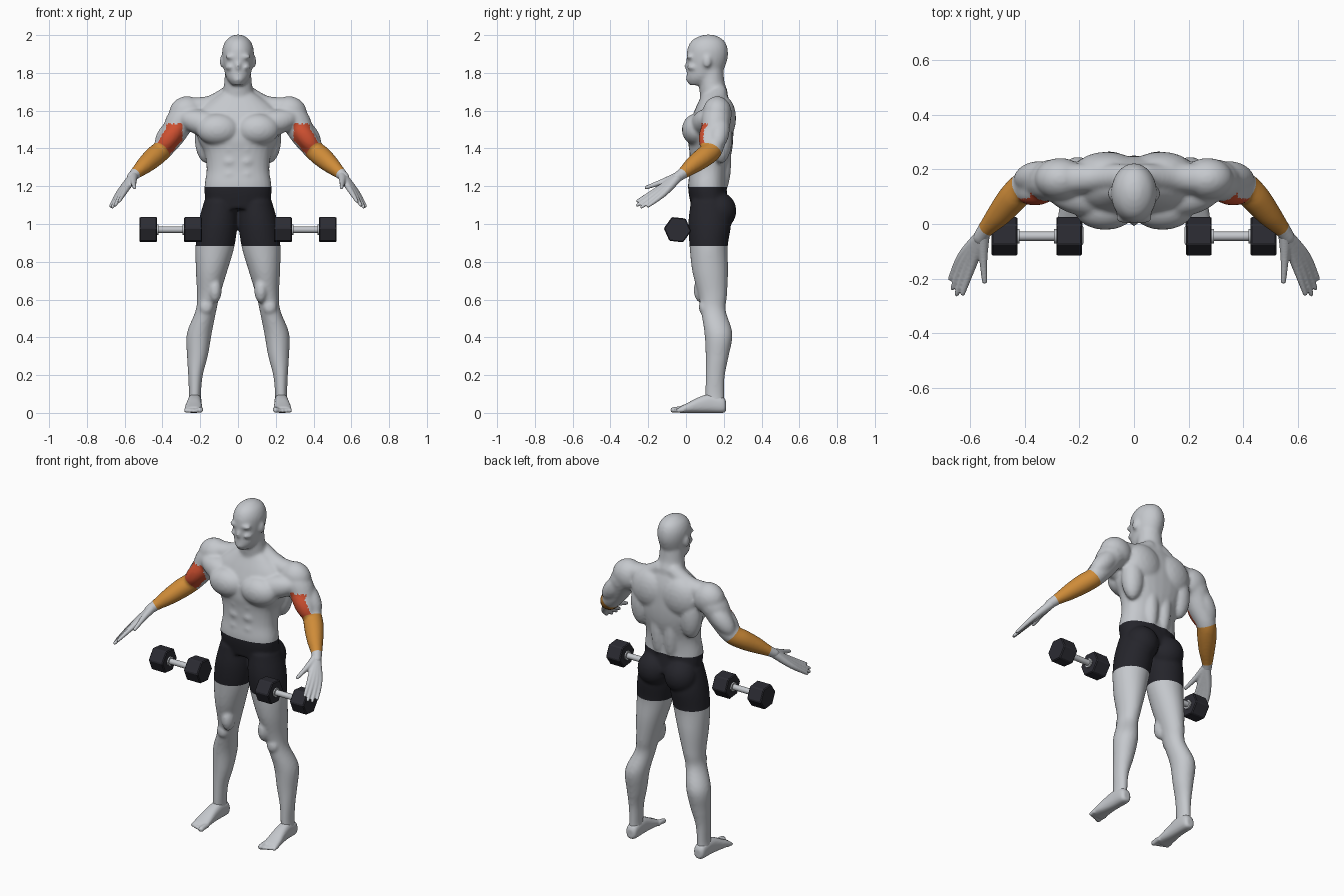
import bpy, bmesh, math
from mathutils import Vector as V, Matrix

cube = bpy.data.objects.get("Cube")
if cube:
    bpy.data.objects.remove(cube, do_unlink=True)


def material(name, rgb):
    m = bpy.data.materials.new(name)
    m.use_nodes = True
    m.diffuse_color = (*rgb, 1)
    m.node_tree.nodes["Principled BSDF"].inputs["Base Color"].default_value = (*rgb, 1)
    return m


skin = material("pale grey skin", (.56, .58, .61))
cloth = material("black shorts", (.018, .018, .024))
orange = material("orange forearm", (.62, .26, .04))
red = material("red biceps", (.62, .08, .03))
rubber = material("dark rubber", (.025, .025, .033))
steel = material("steel", (.55, .57, .6))


# Shape helpers
def spline(rows, steps=5):
    p = [V(r) for r in rows]
    p = [p[0] * 2 - p[1]] + p + [p[-1] * 2 - p[-2]]
    out = []
    for a, b, c, d in zip(p, p[1:], p[2:], p[3:]):
        for i in range(steps):
            t = i / steps
            out.append((b * 2 + (c - a) * t + (a * 2 - b * 5 + c * 4 - d) * t * t
                        + (b * 3 - a - c * 3 + d) * t ** 3) / 2)
    return out + [p[-2]]


def loft(bm, rings, power=2.0, n=28):
    def bend(w):
        return math.copysign(abs(w) ** (2 / power), w)
    angles = [math.tau * i / n for i in range(n)]
    loops = [[bm.verts.new(c + u * bend(math.cos(a)) + v * bend(math.sin(a))) for a in angles]
             for c, u, v in rings]
    for a, b in zip(loops, loops[1:]):
        for i in range(n):
            j = (i + 1) % n
            bm.faces.new((a[i], a[j], b[j], b[i]))
    bm.faces.new(loops[0][::-1])
    bm.faces.new(loops[-1])


def column(bm, rows, power=2.0):
    """Rows of z, x, y, half width, half depth."""
    loft(bm, [(V((x, y, z)), V((rx, 0, 0)), V((0, ry, 0))) for z, x, y, rx, ry in spline(rows)], power)


def blob(bm, centre, radii):
    bmesh.ops.create_icosphere(bm, subdivisions=3, radius=1,
                               matrix=Matrix.Translation(centre) @ Matrix.Diagonal((*radii, 1)))


def muscle(bm, a, b, r):
    a, b = V(a), V(b)
    turn = (b - a).to_track_quat('Z', 'Y').to_matrix().to_4x4()
    size = Matrix.Diagonal((r, r, (b - a).length / 2, 1))
    bmesh.ops.create_icosphere(bm, subdivisions=3, radius=1,
                               matrix=Matrix.Translation((a + b) / 2) @ turn @ size)


def limb(bm, rows):
    """Rows of x, y, z, radius."""
    p = spline(rows)
    rings = []
    for i, q in enumerate(p):
        t = (p[min(i + 1, len(p) - 1)] - p[max(i - 1, 0)]).xyz.normalized()
        u = t.cross(V((.3, 1, .1))).normalized()
        rings.append((q.xyz, u * q.w, t.cross(u) * q.w))
    loft(bm, rings, n=16)
    blob(bm, p[-1].xyz, [p[-1].w] * 3)


def mirror(bm):
    copy = bmesh.ops.duplicate(bm, geom=bm.verts[:] + bm.edges[:] + bm.faces[:])["geom"]
    for v in copy:
        if isinstance(v, bmesh.types.BMVert):
            v.co.x *= -1


def finish(name, bm, mats):
    bmesh.ops.recalc_face_normals(bm, faces=bm.faces[:])
    me = bpy.data.meshes.new(name)
    bm.to_mesh(me)
    bm.free()
    for m in mats:
        me.materials.append(m)
    ob = bpy.data.objects.new(name, me)
    bpy.context.collection.objects.link(ob)
    return ob


def fuse(ob, voxel, rounds):
    """Merge overlapping forms into one smooth skin."""
    mats = list(ob.data.materials)
    mod = ob.modifiers.new("fuse", 'REMESH')
    mod.mode, mod.voxel_size = 'VOXEL', voxel
    mod = ob.modifiers.new("soften", 'SMOOTH')
    mod.factor, mod.iterations = .5, rounds
    graph = bpy.context.evaluated_depsgraph_get()
    me = bpy.data.meshes.new_from_object(ob.evaluated_get(graph))
    ob.modifiers.clear()
    ob.data = me
    me.materials.clear()
    for m in mats:
        me.materials.append(m)
    for f in me.polygons:
        f.use_smooth = True
        f.material_index = 0


# Body: paired forms first
bm = bmesh.new()
column(bm, [(1.12, .095, .125, .085, .1), (1, .108, .125, .104, .113), (.88, .122, .12, .103, .101),
            (.75, .14, .128, .083, .095), (.62, .157, .142, .06, .075), (.54, .17, .145, .055, .066),
            (.42, .205, .172, .066, .074), (.3, .215, .165, .055, .061), (.2, .225, .155, .039, .051),
            (.1, .228, .152, .032, .05), (.04, .23, .155, .036, .05)])
blob(bm, (.09, .175, 1.07), (.095, .092, .1))        # glute
blob(bm, (.122, .085, .65), (.036, .045, .07))       # inner thigh
blob(bm, (.168, .09, .56), (.035, .022, .04))        # kneecap
blob(bm, (.105, .055, 1.5), (.115, .077, .085))      # chest
muscle(bm, (.02, .07, 1.49), (.32, .12, 1.57), .07)  # outer chest
blob(bm, (.165, .185, 1.46), (.065, .06, .14))       # side of back
blob(bm, (.1, .195, 1.56), (.12, .07, .12))          # shoulder blade
muscle(bm, (.04, .19, 1.15), (.05, .2, 1.5), .045)   # lower back
for z in (1.26, 1.33, 1.4):
    blob(bm, (.042, .043, z), (.045, .027, .037))    # stomach
limb(bm, [(.03, .175, 1.7, .045), (.14, .17, 1.63, .052), (.25, .165, 1.61, .06)])
blob(bm, (.27, .165, 1.585), (.095, .078, .092))     # shoulder
limb(bm, [(.24, .16, 1.59, .075), (.3, .16, 1.55, .078), (.345, .15, 1.47, .066),
          (.4, .14, 1.395, .055), (.445, .095, 1.355, .055), (.495, .035, 1.31, .046),
          (.54, -.015, 1.27, .032), (.565, -.05, 1.245, .027)])
muscle(bm, (.29, .13, 1.55), (.42, .11, 1.38), .052)  # biceps
muscle(bm, (.29, .19, 1.57), (.43, .16, 1.4), .055)   # triceps
blob(bm, (.085, .112, 1.86), (.012, .021, .034))      # ear
blob(bm, (.032, .024, 1.885), (.036, .024, .013))     # brow
blob(bm, (.04, .05, 1.83), (.028, .045, .02))         # cheek
mirror(bm)

# Body: central forms
column(bm, [(1.08, 0, .13, .17, .1), (1.19, 0, .113, .178, .102), (1.29, 0, .12, .166, .1),
            (1.38, 0, .13, .179, .112), (1.45, 0, .13, .212, .12), (1.53, 0, .135, .228, .115),
            (1.6, 0, .145, .21, .1), (1.66, 0, .15, .14, .078), (1.7, 0, .15, .08, .06)], 2.3)
column(bm, [(1.6, 0, .155, .09, .07), (1.7, 0, .146, .08, .074), (1.75, 0, .136, .073, .068),
            (1.84, 0, .13, .068, .066)])
column(bm, [(1.735, 0, .06, .03, .042), (1.77, 0, .087, .06, .084), (1.82, 0, .103, .074, .098),
            (1.88, 0, .112, .083, .109), (1.93, 0, .114, .082, .106), (1.97, 0, .116, .065, .086),
            (1.994, 0, .118, .036, .048), (2.003, 0, .118, .01, .012)])
blob(bm, (0, .012, 1.835), (.014, .022, .027))
blob(bm, (0, .025, 1.766), (.032, .026, .02))
blob(bm, (0, .02, 1.795), (.028, .018, .01))
body = finish("body", bm, [skin, cloth, orange, red])
fuse(body, .009, 6)

# Colour regions of the body, cut cleanly
ELBOW, WRIST = V((.4, .13, 1.39)), V((.54, -.02, 1.265))
FOREARM = (WRIST - ELBOW).normalized()
BEND = (FOREARM + V((.5, -.1, -.8))).normalized()
bm = bmesh.new()
bm.from_mesh(body.data)


def cut(point, normal, test):
    faces = [f for f in bm.faces if test(f.calc_center_median())]
    geom = faces + list({e for f in faces for e in f.edges}) + list({v for f in faces for v in f.verts})
    bmesh.ops.bisect_plane(bm, geom=geom, plane_co=point, plane_no=normal, dist=1e-5)


HEM, WAIST = .883, 1.195
for z in (HEM, WAIST):
    cut((0, 0, z), (0, 0, 1), lambda c: abs(c.x) < .27)
for s in (1, -1):
    flip = V((s, 1, 1))
    for p, n in ((ELBOW, BEND), (WRIST, FOREARM)):
        cut(p * flip, n * flip, lambda c: c.x * s > .29 and c.z > 1.2)
bm.normal_update()
for f in bm.faces:
    c = f.calc_center_median()
    c.x = abs(c.x)
    beyond = (c - ELBOW).dot(BEND) > 0
    if HEM < c.z < WAIST and c.x < .27:
        f.material_index = 1
    elif c.x > .29 and c.z > 1.2 and beyond and (c - WRIST).dot(FOREARM) < 0:
        f.material_index = 2
    elif c.x > .295 and not beyond and c.z < 1.53 and f.normal.y < -.5:
        f.material_index = 3
bm.to_mesh(body.data)
bm.free()

# Hands: every finger starts at the wrist, so together they form the palm
bm = bmesh.new()
root = (.553, -.035, 1.255, .025)
for base, tip in (((.587, -.135, 1.192), (.628, -.255, 1.122)), ((.605, -.138, 1.178), (.65, -.257, 1.1)),
                  ((.62, -.13, 1.168), (.665, -.235, 1.09)), ((.63, -.115, 1.163), (.674, -.2, 1.095))):
    limb(bm, [root, (*base, .0165), (*tip, .009)])
limb(bm, [root, (.553, -.12, 1.225, .016), (.548, -.21, 1.193, .01)])
mirror(bm)
fuse(finish("hands", bm, [skin]), .005, 2)

# Feet with toes
bm = bmesh.new()
rows = [(.213, .228, .035, .02, .025), (.195, .228, .042, .034, .042), (.13, .229, .05, .037, .05),
        (.07, .232, .042, .04, .042), (.01, .235, .027, .046, .027), (-.035, .236, .016, .047, .016)]
loft(bm, [(V((x, y, z)), V((rx, 0, 0)), V((0, 0, rz))) for y, x, z, rx, rz in spline(rows)], 2.5)
for i in range(5):
    r = .015 if i == 0 else .0105
    x = .2 + .0185 * i
    limb(bm, [(x, -.01, r + .003, r), (x, -.04, r + .004, r), (x, -.068 + .007 * i, r, r)])
mirror(bm)
fuse(finish("feet", bm, [skin]), .006, 2)


# Dumbbells
def rod(bm, x, length, radius, sides, spin=0.0):
    turn = Matrix.Rotation(math.pi / 2, 4, 'Y') @ Matrix.Rotation(math.radians(spin), 4, 'Z')
    return bmesh.ops.create_cone(bm, cap_ends=True, segments=sides, radius1=radius, radius2=radius,
                                 depth=length, matrix=Matrix.Translation((x, -.045, .97)) @ turn)


for s, side in ((1, "left"), (-1, "right")):
    bm = bmesh.new()
    for x in (.238, .475):
        rod(bm, x * s, .094, .073, 6, -6)
    bmesh.ops.bevel(bm, geom=bm.edges[:], offset=.005, segments=1, affect='EDGES')
    finish(side + "_dumbbell_weights", bm, [rubber])
    bm = bmesh.new()
    rod(bm, .356 * s, .2, .017, 24)
    for x in (.288, .425):
        rod(bm, x * s, .01, .027, 24)
    bar = finish(side + "_dumbbell_bar", bm, [steel])
    for f in bar.data.polygons:
        f.use_smooth = len(f.vertices) == 4
